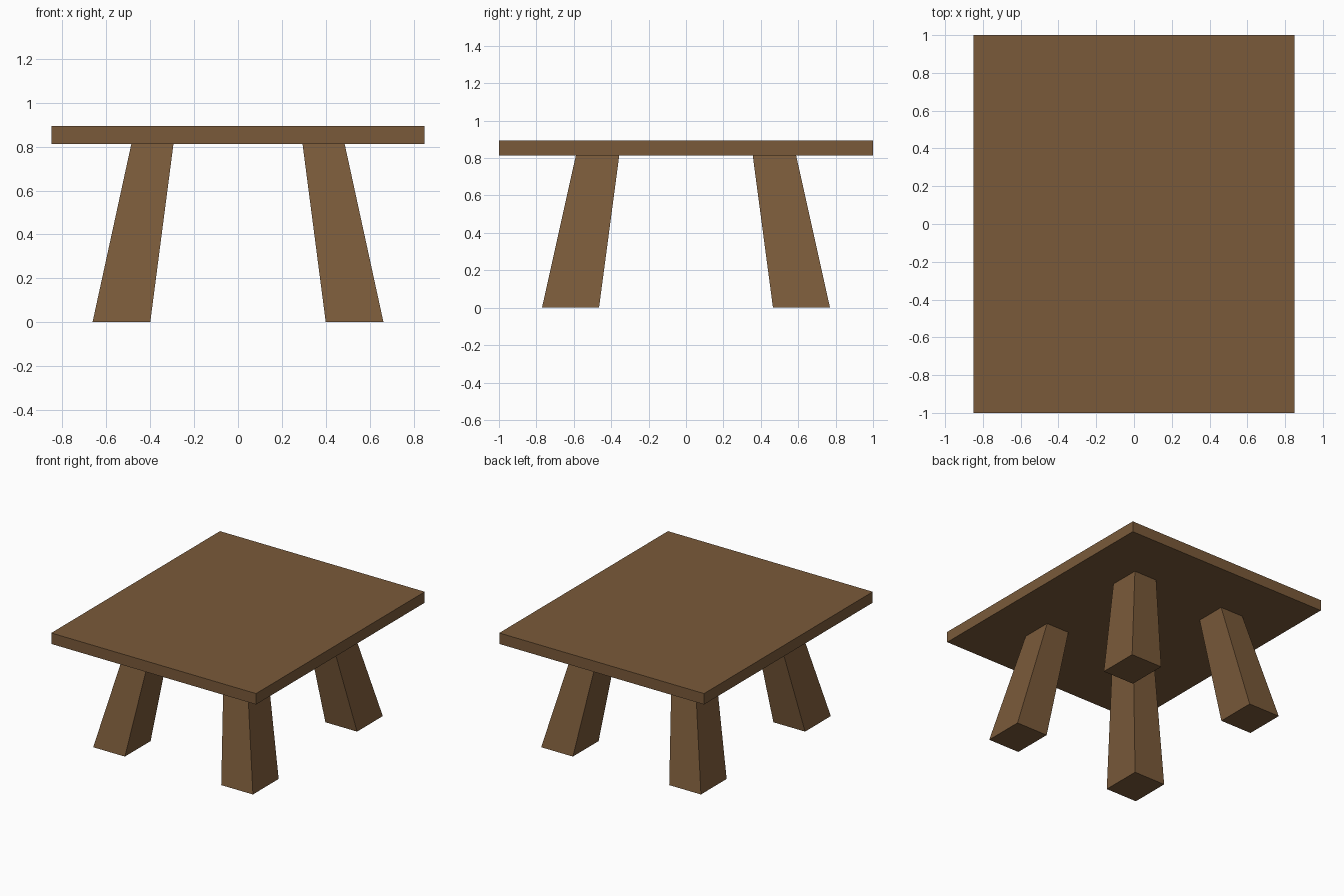
import bpy, bmesh

if "Cube" in bpy.data.objects:
    bpy.data.objects.remove(bpy.data.objects["Cube"])

wood = bpy.data.materials.new("brown wood")
wood.diffuse_color = (0.195, 0.102, 0.042, 1)
wood.use_nodes = True
wood.node_tree.nodes["Principled BSDF"].inputs["Base Color"].default_value = wood.diffuse_color

TOP_Z, UNDER_Z = 0.895, 0.813


def tapered_box(name, low, high, z0, z1):
    """Box between two rectangles given as (x0, x1, y0, y1)."""
    bm = bmesh.new()
    bmesh.ops.create_cube(bm, size=2)
    for v in bm.verts:
        x0, x1, y0, y1 = high if v.co.z > 0 else low
        v.co = (x1 if v.co.x > 0 else x0,
                y1 if v.co.y > 0 else y0,
                z1 if v.co.z > 0 else z0)
    bmesh.ops.recalc_face_normals(bm, faces=bm.faces)
    mesh = bpy.data.meshes.new(name)
    bm.to_mesh(mesh)
    bm.free()
    mesh.materials.append(wood)
    obj = bpy.data.objects.new(name, mesh)
    bpy.context.collection.objects.link(obj)
    return obj


def span(sign, inner, outer):
    return tuple(sorted((sign * inner, sign * outer)))


# Table top
slab = (-0.85, 0.85, -1, 1)
tapered_box("table_top", slab, slab, UNDER_Z, TOP_Z)

# Four splayed legs, wider at the foot
for sy, end in ((-1, "front"), (1, "back")):
    for sx, side in ((-1, "left"), (1, "right")):
        foot = span(sx, 0.40, 0.663) + span(sy, 0.465, 0.77)
        head = span(sx, 0.294, 0.486) + span(sy, 0.357, 0.589)
        tapered_box(f"{end}_{side}_leg", foot, head, 0, UNDER_Z)
